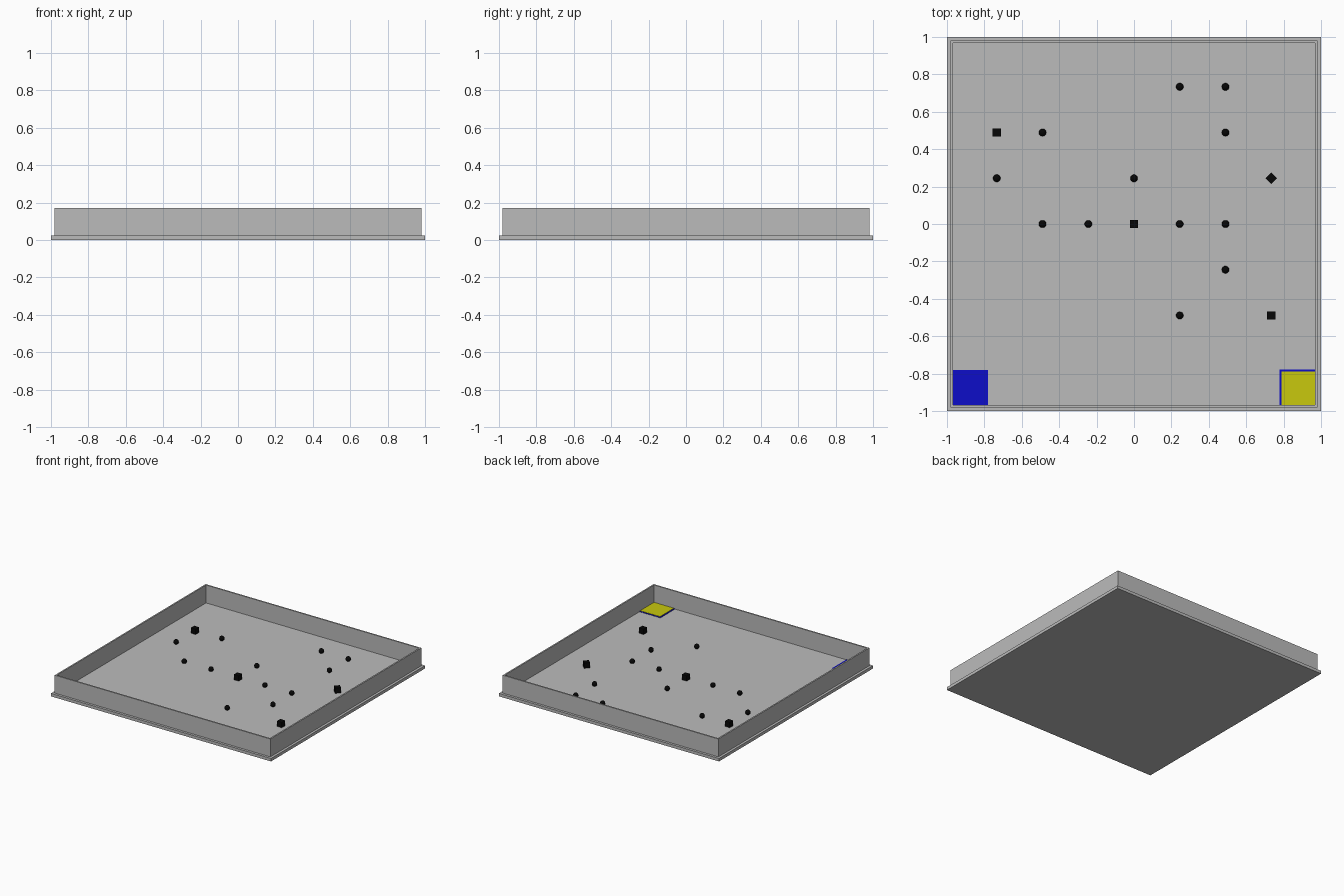
import bpy
import math

if "Cube" in bpy.data.objects:
    bpy.data.objects.remove(bpy.data.objects["Cube"], do_unlink=True)


def material(name, rgb):
    mat = bpy.data.materials.new(name)
    mat.use_nodes = True
    mat.diffuse_color = (*rgb, 1)
    mat.node_tree.nodes["Principled BSDF"].inputs["Base Color"].default_value = (*rgb, 1)
    return mat


grey = material("grey", (0.50, 0.50, 0.50))
blue = material("blue", (0.004, 0.004, 0.58))
yellow = material("yellow", (0.58, 0.58, 0.004))
black = material("black", (0.002, 0.002, 0.002))


def box(name, low, high, mat, turn=0):
    centre = [(a + b) / 2 for a, b in zip(low, high)]
    bpy.ops.mesh.primitive_cube_add(size=1, location=centre, rotation=(0, 0, turn))
    obj = bpy.context.object
    obj.name = name
    obj.scale = [b - a for a, b in zip(low, high)]
    bpy.ops.object.transform_apply(location=False, rotation=False, scale=True)
    obj.data.materials.append(mat)
    return obj


FLOOR, TOP = 0.0245, 0.1715     # floor level and wall top
OUT, IN = 0.98, 0.968           # outer and inner wall faces

# Base slab
box("base_slab", (-1, -1, 0), (1, 1, FLOOR), grey)

# Four thin walls
box("front_wall", (-OUT, -OUT, FLOOR), (OUT, -IN, TOP), grey)
box("back_wall", (-OUT, IN, FLOOR), (OUT, OUT, TOP), grey)
box("right_wall", (-OUT, -IN, FLOOR), (-IN, IN, TOP), grey)
box("left_wall", (IN, -IN, FLOOR), (OUT, IN, TOP), grey)

# Corner floor pads
box("right_pad", (-IN, -IN, FLOOR), (-0.78, -0.78, FLOOR + 0.0025), blue)
box("left_pad_border", (0.778, -IN, FLOOR), (IN, -0.778, FLOOR + 0.0025), blue)
box("left_pad", (0.788, -IN, FLOOR), (IN, -0.788, FLOOR + 0.005), yellow)

# Obstacles sit on a regular grid
STEP = 0.2445
CUBE, BALL = 0.044, 0.02

cubes = [(-3, 2, 0), (0, 0, 0), (3, 1, math.pi / 4), (3, -2, 0)]
for i, (gx, gy, turn) in enumerate(cubes):
    x, y, h = gx * STEP, gy * STEP, CUBE / 2
    box(f"block_{i + 1}", (x - h, y - h, FLOOR), (x + h, y + h, FLOOR + CUBE), black, turn)

balls = [(1, 3), (2, 3), (-2, 2), (2, 2), (-3, 1), (0, 1), (-2, 0), (-1, 0),
         (1, 0), (2, 0), (2, -1), (1, -2)]
for i, (gx, gy) in enumerate(balls):
    bpy.ops.mesh.primitive_uv_sphere_add(segments=24, ring_count=12, radius=BALL,
                                         location=(gx * STEP, gy * STEP, FLOOR + BALL))
    ball = bpy.context.object
    ball.name = f"ball_{i + 1}"
    ball.data.materials.append(black)
    bpy.ops.object.shade_smooth()
